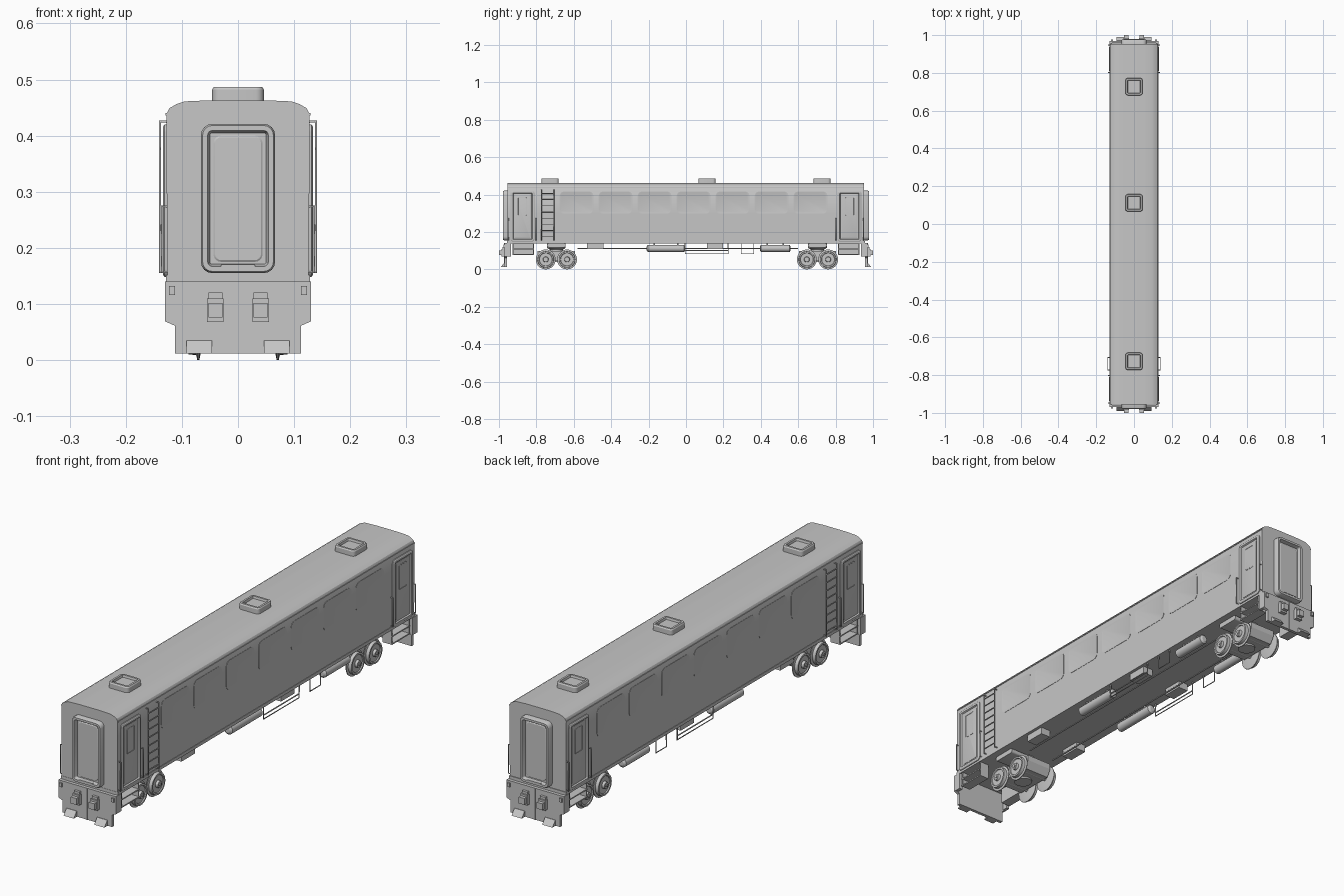
import bpy, bmesh, math

if "Cube" in bpy.data.objects:
    bpy.data.objects.remove(bpy.data.objects["Cube"])

grey = bpy.data.materials.new("plain_grey")
grey.use_nodes = True
colour = (0.57, 0.57, 0.57, 1)
grey.diffuse_color = colour
grey.node_tree.nodes["Principled BSDF"].inputs["Base Color"].default_value = colour


def place(axis, u, v, d):
    """Point from two in-plane coordinates and a depth along the axis."""
    return {"x": (d, u, v), "y": (u, d, v), "z": (u, v, d)}[axis]


def add(name, data, mirror):
    obj = bpy.data.objects.new(name, data)
    bpy.context.collection.objects.link(obj)
    data.materials.append(grey)
    if mirror:
        mod = obj.modifiers.new("Mirror", "MIRROR")
        mod.use_axis = ["x" in mirror, "y" in mirror, False]
        mod.use_mirror_merge = False
    return obj


def loft(name, axis, loops, mirror=""):
    """Skin a list of (outline, depth) loops and cap both ends."""
    bm = bmesh.new()
    rings = [[bm.verts.new(place(axis, u, v, d)) for u, v in pts] for pts, d in loops]
    n = len(rings[0])
    for a, b in zip(rings, rings[1:]):
        for i in range(n):
            j = (i + 1) % n
            bm.faces.new((a[i], a[j], b[j], b[i]))
    bm.faces.new(rings[0])
    bm.faces.new(rings[-1])
    bmesh.ops.recalc_face_normals(bm, faces=bm.faces)
    mesh = bpy.data.meshes.new(name)
    bm.to_mesh(mesh)
    bm.free()
    return add(name, mesh, mirror)


def prism(name, axis, pts, d0, d1, mirror=""):
    return loft(name, axis, [(pts, d0), (pts, d1)], mirror)


def box(name, x, y, z, mirror=""):
    pts = [(x[0], y[0]), (x[1], y[0]), (x[1], y[1]), (x[0], y[1])]
    return prism(name, "z", pts, z[0], z[1], mirror)


def rounded(u, v, r):
    """Rounded rectangle from its u and v ranges."""
    pts = []
    corners = [(u[1] - r, v[1] - r), (u[0] + r, v[1] - r), (u[0] + r, v[0] + r), (u[1] - r, v[0] + r)]
    for k, (cu, cv) in enumerate(corners):
        for s in range(5):
            a = math.pi / 2 * (k + s / 4)
            pts.append((cu + r * math.cos(a), cv + r * math.sin(a)))
    return pts


def panel(name, axis, u, v, r, steps, mirror=""):
    """Rounded panel; steps are (inset, depth) pairs."""
    loops = [(rounded((u[0] + i, u[1] - i), (v[0] + i, v[1] - i), max(r - i, 0.003)), d)
             for i, d in steps]
    return loft(name, axis, loops, mirror)


def turned(name, axis, centre, steps, mirror="", sides=32):
    """Turned solid; steps are (radius, depth) pairs."""
    ang = [2 * math.pi * i / sides for i in range(sides)]
    loops = [([(centre[0] + r * math.cos(a), centre[1] + r * math.sin(a)) for a in ang], d)
             for r, d in steps]
    return loft(name, axis, loops, mirror)


def rod(name, pts, r, mirror=""):
    curve = bpy.data.curves.new(name, "CURVE")
    curve.dimensions = "3D"
    curve.bevel_depth = r
    curve.bevel_resolution = 1
    curve.use_fill_caps = True
    line = curve.splines.new("POLY")
    line.points.add(len(pts) - 1)
    for p, co in zip(line.points, pts):
        p.co = (*co, 1)
    return add(name, curve, mirror)


def symmetric(half):
    return half + [(-u, v) for u, v in reversed(half)]


# Body shell with arched roof shoulders, and roof gutters
shell = symmetric([(0.126, 0.142), (0.127, 0.3), (0.127, 0.44), (0.122, 0.449),
                   (0.11, 0.456), (0.095, 0.461), (0.05, 0.463)])
prism("body_shell", "y", shell, -0.955, 0.953)
box("roof_gutter", (0.124, 0.129), (-0.953, 0.953), (0.436, 0.44), "x")
box("sill_strip", (-0.128, 0.128), (-0.956, 0.956), (0.139, 0.152))

# Roof hatches
for i, y in enumerate((-0.727, 0.112, 0.727)):
    panel(f"roof_hatch_{i}", "z", (-0.046, 0.046), (y - 0.046, y + 0.046), 0.014,
          [(0, 0.455), (0, 0.482), (0.003, 0.487), (0.011, 0.487), (0.013, 0.478)])

# Side windows
for i in range(7):
    y = -0.585 + 0.2085 * i
    panel(f"side_window_{i}", "x", (y - 0.09, y + 0.09), (0.297, 0.416), 0.022,
          [(0, 0.12), (0, 0.1282), (0.003, 0.1282), (0.006, 0.1275)], "x")

# Side doors with frame, leaf and window
panel("side_door_frame", "x", (-0.938, -0.81), (0.148, 0.42), 0.014,
      [(0, 0.12), (0, 0.131), (0.004, 0.1335), (0.012, 0.1335), (0.015, 0.128)], "xy")
panel("side_door_leaf", "x", (-0.918, -0.83), (0.168, 0.402), 0.008,
      [(0, 0.12), (0, 0.1295), (0.004, 0.1305)], "xy")
panel("side_door_window", "x", (-0.9, -0.85), (0.285, 0.388), 0.006,
      [(0, 0.125), (0, 0.1315), (0.003, 0.1315), (0.004, 0.1305)], "xy")
for y in (-0.948, -0.802):
    rod("door_handrail", [(0.125, y, 0.157), (0.136, y, 0.157), (0.136, y, 0.274), (0.125, y, 0.274)],
        0.0022, "xy")

# Side ladders
for y in (-0.773, -0.706):
    rod("ladder_rail", [(0.125, y, 0.157), (0.139, y, 0.157), (0.139, y, 0.425), (0.125, y, 0.425)],
        0.0026, "x")
for i in range(8):
    z = 0.175 + 0.033 * i
    rod("ladder_rung", [(0.139, -0.773, z), (0.139, -0.706, z)], 0.0022, "x")

# End gangway frame and recessed door
panel("gangway_frame", "y", (-0.066, 0.066), (0.155, 0.421), 0.02,
      [(0, -0.945), (0, -0.972), (0.003, -0.978), (0.012, -0.978), (0.016, -0.962)], "y")
panel("gangway_door", "y", (-0.044, 0.044), (0.175, 0.4), 0.014,
      [(0, -0.95), (0, -0.963), (0.003, -0.965)], "y")
box("gangway_threshold", (-0.03, 0.03), (-0.979, -0.965), (0.167, 0.17), "y")

# End apron, corner skirts and marker lamps
apron = symmetric([(0.13, 0.14), (0.13, 0.069), (0.112, 0.061), (0.112, 0.012)])
prism("end_apron", "y", apron, -0.97, -0.957, "y")
box("corner_skirt", (0.116, 0.13), (-0.96, -0.935), (0.069, 0.14), "xy")
box("marker_lamp", (0.112, 0.123), (-0.976, -0.965), (0.116, 0.132), "xy")
box("apron_seam", (-0.001, 0.001), (-0.972, -0.965), (0.012, 0.14), "y")

# Couplers and rail guards
box("coupler_block", (0.026, 0.055), (-0.986, -0.96), (0.068, 0.11), "xy")
box("coupler_head", (0.028, 0.053), (-1.0, -0.986), (0.076, 0.102), "xy")
box("coupler_cap", (0.028, 0.053), (-0.98, -0.96), (0.11, 0.12), "xy")
guard = [(-0.96, 0.035), (-0.972, 0.035), (-0.991, 0.012), (-0.96, 0.012)]
prism("rail_guard", "x", guard, 0.046, 0.092, "xy")

# Steps below the doors
for z in (0.076, 0.107):
    box("door_step", (0.085, 0.125), (-0.928, -0.812), (z, z + 0.005), "xy")
for y in (-0.928, -0.817):
    box("step_side", (0.085, 0.123), (y, y + 0.005), (0.076, 0.142), "xy")
box("step_back", (0.083, 0.087), (-0.928, -0.812), (0.076, 0.142), "xy")

# Bogies: wheels, axles, frame, pivot and bolster
for end, c in (("front", -0.693), ("back", 0.703)):
    for y in (c - 0.057, c + 0.057):
        turned(f"{end}_wheel", "x", (y, 0.053),
               [(0.044, 0.067), (0.053, 0.069), (0.053, 0.0725), (0.044, 0.0745), (0.043, 0.088),
                (0.036, 0.088), (0.034, 0.084), (0.015, 0.084), (0.013, 0.094), (0.006, 0.094),
                (0.006, 0.097)], "x")
        turned(f"{end}_axle", "x", (y, 0.053), [(0.009, -0.07), (0.009, 0.07)], "", 16)
    half = [(0.1, 0.098), (0.1, 0.075), (0.082, 0.045)]
    frame = [(c + u, v) for u, v in symmetric(half)]
    prism(f"{end}_bogie_frame", "x", frame, -0.058, 0.058)
    turned(f"{end}_bogie_pivot", "z", (0, c), [(0.035, 0.038), (0.035, 0.105), (0.05, 0.115), (0.05, 0.145)])
    panel(f"{end}_bogie_bolster", "x", (c - 0.05, c + 0.05), (0.118, 0.138), 0.008, [(0, -0.1), (0, 0.1)])

# Underfloor air tanks
for i, (a, b) in enumerate(((-0.21, -0.005), (0.395, 0.56))):
    turned(f"air_tank_{i}", "y", (0.1, 0.112),
           [(0.01, a), (0.019, a + 0.006), (0.019, b - 0.006), (0.01, b)], "x", 20)
    for y in (a + 0.04, b - 0.04):
        box("tank_strap", (0.094, 0.106), (y - 0.004, y + 0.004), (0.11, 0.145), "x")

# Underfloor equipment boxes
for y in (-0.485, 0.155):
    box("equipment_box", (0.07, 0.115), (y - 0.043, y + 0.043), (0.11, 0.145), "x")

# Pipes and open hanging frames
rod("long_pipe", [(0.06, -0.58, 0.112), (0.06, 0.6, 0.112)], 0.003, "x")
rod("wide_hanger", [(0.118, -0.005, 0.142), (0.118, -0.005, 0.084),
                    (0.118, 0.225, 0.084), (0.118, 0.225, 0.142)], 0.0025, "x")
rod("wide_hanger_bar", [(0.118, -0.005, 0.1), (0.118, 0.225, 0.1)], 0.0025, "x")
rod("small_hanger", [(0.118, 0.295, 0.142), (0.118, 0.295, 0.083),
                     (0.118, 0.362, 0.083), (0.118, 0.362, 0.142)], 0.0025, "x")

# Smooth the rounded parts, keeping edges sharp
meshes = [o for o in bpy.context.collection.objects if o.type == "MESH" and grey.name in o.data.materials]
bpy.ops.object.select_all(action="DESELECT")
for obj in meshes:
    obj.select_set(True)
bpy.context.view_layer.objects.active = meshes[0]
bpy.ops.object.shade_smooth_by_angle(angle=math.radians(30))
